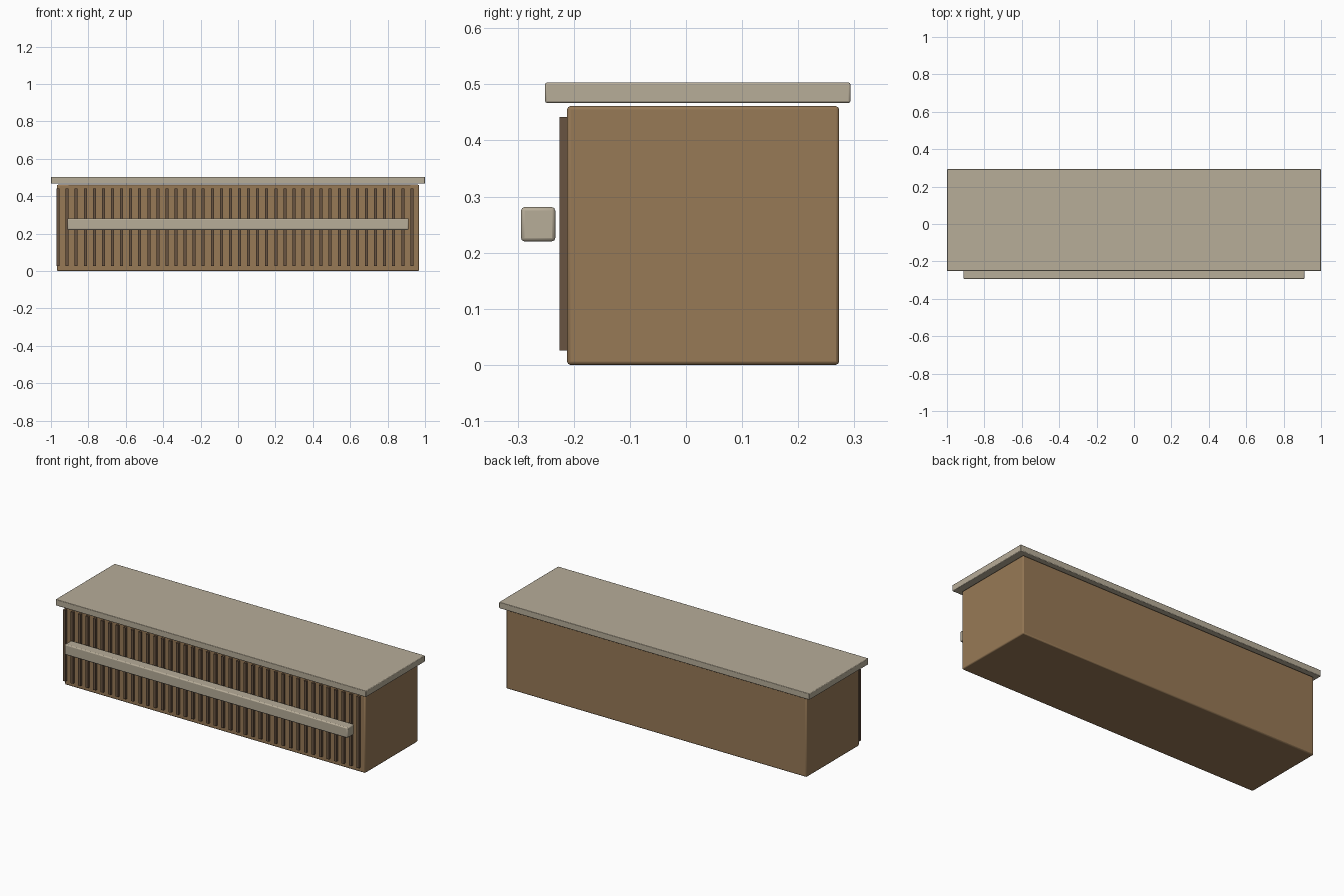
import bpy

if "Cube" in bpy.data.objects:
    bpy.data.objects.remove(bpy.data.objects["Cube"])


def material(name, rgb):
    m = bpy.data.materials.new(name)
    m.diffuse_color = (*rgb, 1.0)
    m.use_nodes = True
    m.node_tree.nodes["Principled BSDF"].inputs["Base Color"].default_value = m.diffuse_color
    return m


wood = material("brown wood", (0.31, 0.192, 0.093))
dark_wood = material("dark wood", (0.14, 0.087, 0.053))
stone = material("pale stone", (0.476, 0.418, 0.318))


def box(name, lo, hi, mat, bevel=0.0):
    """Box between two corners, with optional softened edges."""
    centre = [(a + b) / 2 for a, b in zip(lo, hi)]
    bpy.ops.mesh.primitive_cube_add(size=1, location=centre)
    ob = bpy.context.object
    ob.name = name
    ob.scale = [b - a for a, b in zip(lo, hi)]
    bpy.ops.object.transform_apply(location=False, rotation=False, scale=True)
    ob.data.materials.append(mat)
    if bevel:
        mod = ob.modifiers.new("soft_edges", 'BEVEL')
        mod.width = bevel
        mod.segments = 2
        bpy.ops.object.shade_smooth_by_angle()
    return ob


# Counter body
box("counter_body", (-0.968, -0.212, 0), (0.968, 0.273, 0.461), wood, 0.006)

# Overhanging worktop, floating on a thin shadow gap
box("worktop", (-1, -0.251, 0.467), (1, 0.293, 0.503), stone, 0.003)

# Row of upright slats on the front
SLATS, FIRST, STEP, WIDTH = 40, -0.962, 0.0485, 0.016
for i in range(SLATS):
    x = FIRST + i * STEP
    box(f"front_slat_{i + 1}", (x - WIDTH / 2, -0.225, 0.026),
        (x + WIDTH / 2, -0.210, 0.442), dark_wood)

# Long rail in front of the slats
box("front_rail", (-0.912, -0.294, 0.220), (0.912, -0.233, 0.281), stone, 0.006)
